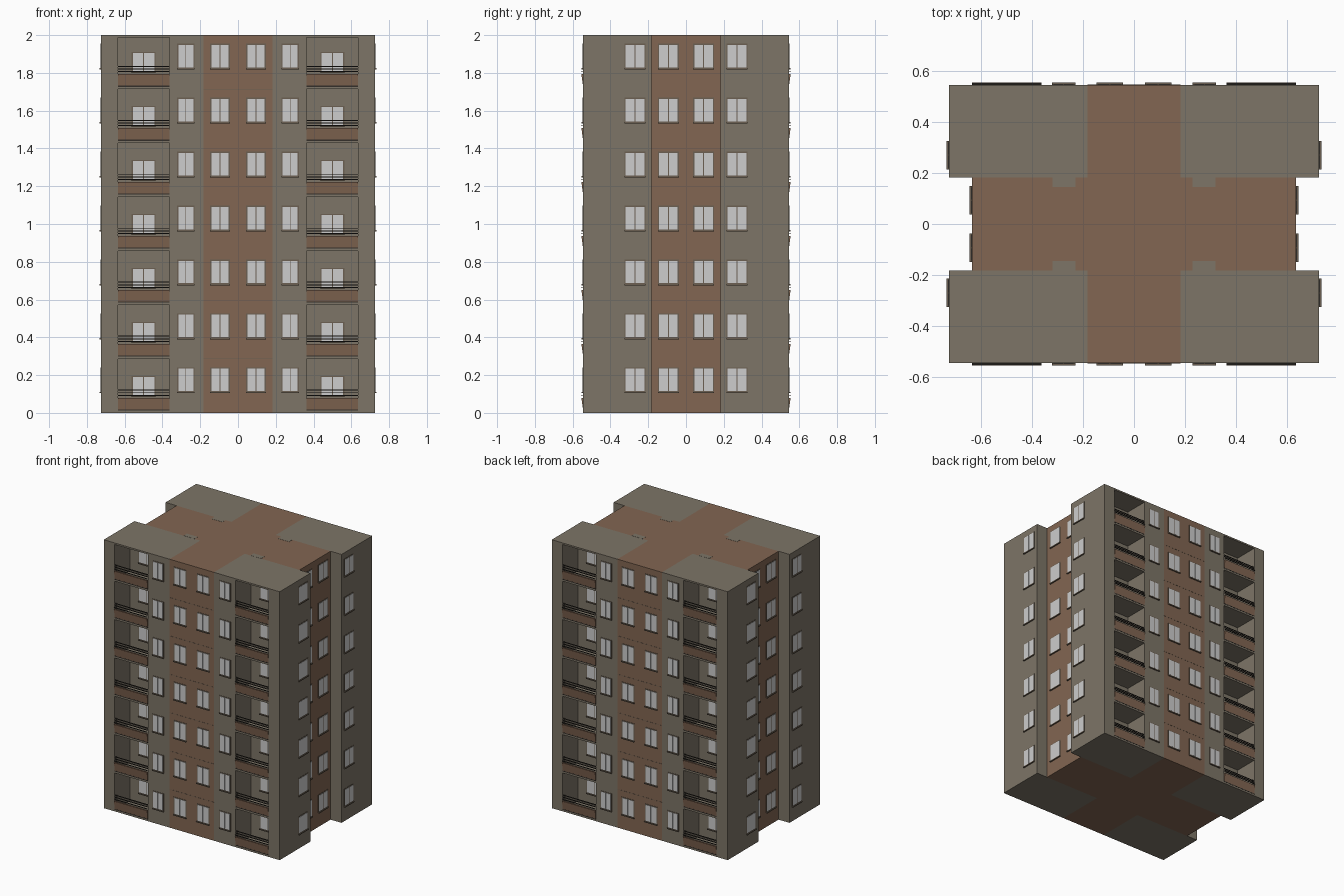
import bpy, bmesh
from mathutils import Vector

if "Cube" in bpy.data.objects:
    bpy.data.objects.remove(bpy.data.objects["Cube"])

FLOORS = 7
TOP = 2.0
STEP = TOP / FLOORS
W, D = 0.725, 0.545          # half width and half depth
CORE = 0.183                 # half width of the brown bands
SIDE = 0.635                 # side band plane and outer balcony edge
BAY = 0.362                  # inner balcony edge
BACK = 0.365                 # balcony rear wall


def material(name, srgb):
    col = [(c / 255 / 12.92 if c < 11 else ((c / 255 + 0.055) / 1.055) ** 2.4) for c in srgb] + [1]
    m = bpy.data.materials.new(name)
    m.use_nodes = True
    m.diffuse_color = col
    m.node_tree.nodes["Principled BSDF"].inputs["Base Color"].default_value = col
    return m


STONE = material("grey stone", (125, 117, 103))
BROWN = material("brown render", (130, 102, 82))
GLASS = material("pale glass", (205, 205, 205))
FRAME = material("window frame", (108, 96, 82))
DARK = material("dark metal", (52, 47, 42))


def finish(name, bm, mat, mirrored=True):
    bmesh.ops.recalc_face_normals(bm, faces=bm.faces)
    me = bpy.data.meshes.new(name)
    bm.to_mesh(me)
    bm.free()
    me.materials.append(mat)
    ob = bpy.data.objects.new(name, me)
    bpy.context.collection.objects.link(ob)
    if mirrored:
        mod = ob.modifiers.new("four corners", "MIRROR")
        mod.use_axis = (True, True, False)
        mod.use_mirror_merge = False
    return ob


def box(bm, lo, hi):
    verts = bmesh.ops.create_cube(bm, size=1)["verts"]
    lo, hi = Vector(lo), Vector(hi)
    for v in verts:
        v.co = (lo + hi) / 2 + v.co * (hi - lo)


def prism(bm, points, direction):
    face = bm.faces.new([bm.verts.new(p) for p in points])
    out = bmesh.ops.extrude_face_region(bm, geom=[face], use_keep_orig=True)
    moved = [g for g in out["geom"] if isinstance(g, bmesh.types.BMVert)]
    bmesh.ops.translate(bm, verts=moved, vec=direction)


# Brown cross-shaped core
bm = bmesh.new()
cross = []
for sx, sy in ((1, -1), (-1, -1), (-1, 1), (1, 1)):
    arm = [(sx * SIDE, sy * CORE), (sx * CORE, sy * CORE), (sx * CORE, sy * D)]
    cross += arm if sx * sy < 0 else arm[::-1]
prism(bm, [(x, y, 0) for x, y in cross], (0, 0, TOP))
finish("central_core", bm, BROWN, False)

# Corner blocks with a balcony recess
bm = bmesh.new()
plan = [(CORE, CORE), (W, CORE), (W, D), (SIDE, D), (SIDE, BACK), (BAY, BACK), (BAY, D), (CORE, D)]
prism(bm, [(x, -y, 0) for x, y in plan], (0, 0, TOP))
finish("corner_block", bm, STONE)

# Balcony floors and recess roof
bm = bmesh.new()
for i in range(FLOORS + 1):
    z = i * STEP
    z0 = min(z, TOP - 0.012)
    box(bm, (BAY, -D, z0), (SIDE, -BACK, z0 + 0.012))
finish("balcony_slabs", bm, STONE)

# Roof tabs
bm = bmesh.new()
box(bm, (0.23, -CORE, TOP - 0.004), (0.32, -0.145, TOP + 0.001))
finish("roof_tab", bm, STONE)

# Balcony parapets lean outwards, rails lean back in
panels, rails = bmesh.new(), bmesh.new()
for i in range(FLOORS):
    z = i * STEP
    prism(panels, [(BAY, -D, z + 0.016), (BAY, -D - 0.009, z + 0.08),
                   (BAY, -D + 0.003, z + 0.08), (BAY, -D + 0.012, z + 0.016)], (SIDE - BAY, 0, 0))
    box(rails, (BAY, -D - 0.001, z + 0.012), (SIDE, -D + 0.01, z + 0.018))
    for k in range(3):
        y, h = -D - 0.008 + 0.004 * k, z + 0.09 + 0.014 * k
        box(rails, (BAY, y, h), (SIDE, y + 0.005, h + 0.005))
finish("balcony_parapets", panels, BROWN)
finish("balcony_rails", rails, DARK)

# Floor joints across the brown front
bm = bmesh.new()
for i in range(1, FLOORS):
    box(bm, (0, -D - 0.001, i * STEP - 0.001), (CORE, -D, i * STEP + 0.001))
finish("floor_joints", bm, FRAME)

# Windows: (facing, centre along wall, wall plane, width, bottom, top)
windows = [
    ("front", 0.095, D, 0.092, 0.115, 0.234),
    ("front", 0.276, D, 0.080, 0.115, 0.234),
    ("front", 0.500, BACK, 0.114, 0.095, 0.190),
    ("side", 0.270, W, 0.100, 0.115, 0.234),
    ("side", 0.093, SIDE, 0.098, 0.115, 0.234),
]
frames, panes, sills = bmesh.new(), bmesh.new(), bmesh.new()


def wall_box(bm, facing, plane, a, b, z0, z1, out):
    if facing == "front":
        box(bm, (a, -plane - out, z0), (b, -plane + 0.002, z1))
    else:
        box(bm, (plane - 0.002, -b, z0), (plane + out, -a, z1))


for i in range(FLOORS):
    for facing, c, plane, w, z0, z1 in windows:
        z0, z1, h = z0 + i * STEP, z1 + i * STEP, w / 2
        wall_box(frames, facing, plane, c - h - 0.006, c + h + 0.006, z0 - 0.006, z1 + 0.006, 0.002)
        for s in (-1, 1):
            a, b = sorted((c + s * 0.002, c + s * h))
            wall_box(panes, facing, plane, a, b, z0, z1, 0.004)
        wall_box(sills, facing, plane, c - h - 0.006, c + h + 0.006, z0 - 0.011, z0 - 0.004, 0.009)
finish("window_frames", frames, FRAME)
finish("window_panes", panes, GLASS)
finish("window_sills", sills, FRAME)
